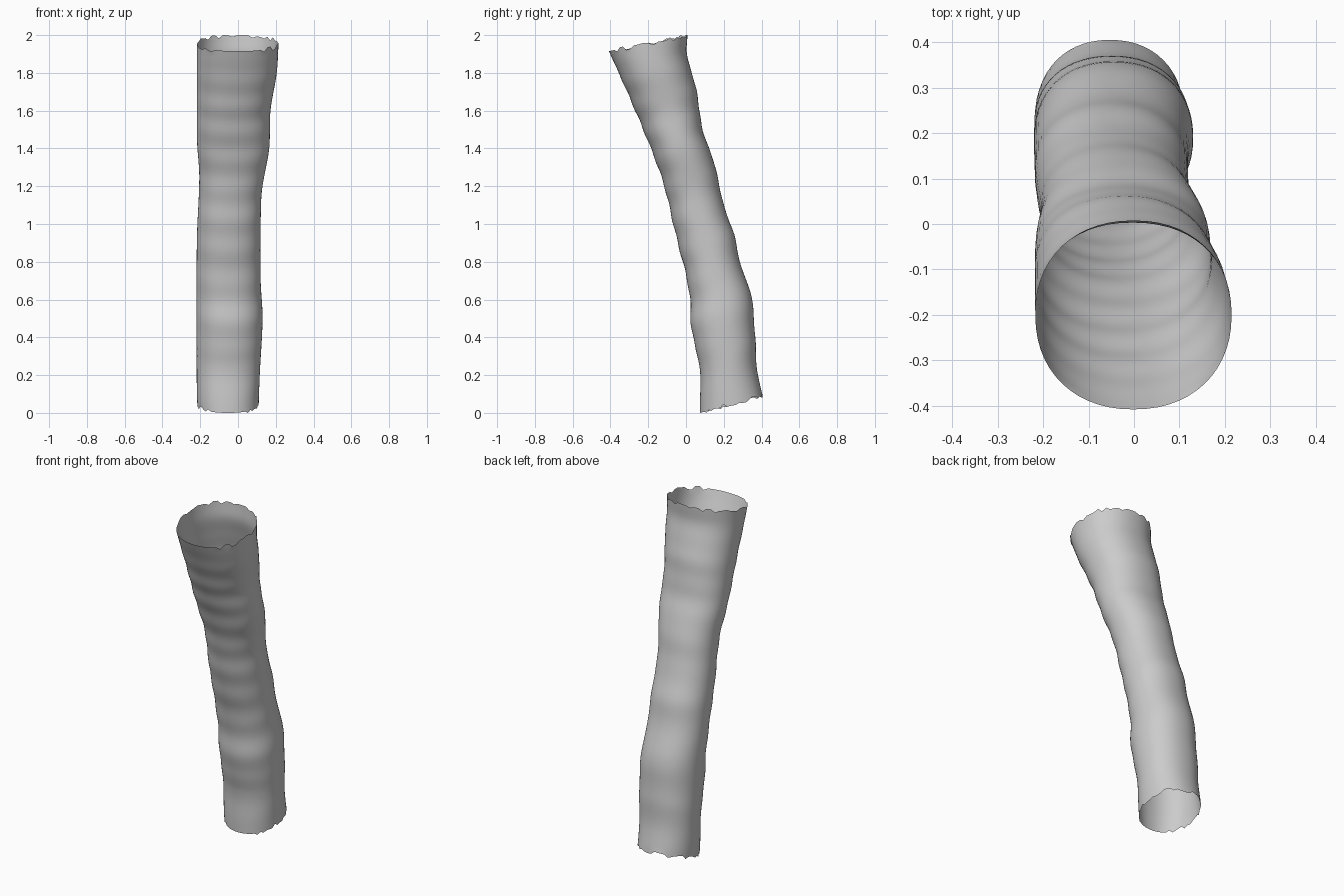
import bpy, bmesh, math, random

cube = bpy.data.objects.get("Cube")
if cube:
    bpy.data.objects.remove(cube, do_unlink=True)

random.seed(4)
RINGS, SIDES = 96, 56

# Outline of the tube, each as (height, position)
FRONT = [(0, .075), (.25, .072), (.36, .045), (.47, .027), (.65, .016), (.96, -.058),
         (1.24, -.127), (1.58, -.26), (1.92, -.41)]
BACK = [(.09, .405), (.23, .376), (.39, .367), (.63, .344), (.78, .29), (.94, .256), (1.1, .2),
        (1.32, .15), (1.5, .088), (1.71, .055), (1.9, .005), (2, .008)]
RIGHT = [(0, -.212), (.1, -.218), (.9, -.218), (1.25, -.205), (1.45, -.217), (2, -.217)]
LEFT = [(0, .108), (.2, .115), (.5, .13), (.7, .12), (1, .12), (1.18, .127), (1.4, .165),
        (1.6, .172), (1.8, .205), (1.96, .215)]


def sample(points, z):
    """Smooth interpolation along an outline."""
    if z <= points[0][0]:
        return points[0][1]
    for i in range(len(points) - 1):
        (z0, a), (z1, b) = points[i], points[i + 1]
        if z <= z1:
            p, n = points[max(i - 1, 0)], points[min(i + 2, len(points) - 1)]
            h, t = z1 - z0, (z - z0) / (z1 - z0)
            m0, m1 = h * (b - p[1]) / (z1 - p[0]), h * (n[1] - a) / (n[0] - z0)
            return ((2*t**3 - 3*t*t + 1) * a + (t**3 - 2*t*t + t) * m0
                    + (3*t*t - 2*t**3) * b + (t**3 - t*t) * m1)
    return points[-1][1]


def rounded(v):
    """Slightly squared circle."""
    return math.copysign(abs(v) ** .92, v)


# Tilted rings lofted into an open tube
bm = bmesh.new()
rings = []
for i in range(RINGS + 1):
    t = i / RINGS
    zf, zb = 1.915 * t, .09 + 1.905 * t
    zm = (zf + zb) / 2
    yf, yb = sample(FRONT, zf), sample(BACK, zb)
    xr, xl = sample(RIGHT, zm), sample(LEFT, zm)
    end = i in (0, RINGS)
    ring = []
    for k in range(SIDES):
        a = math.tau * k / SIDES
        c, s = rounded(math.cos(a)), rounded(math.sin(a))
        # Shallow folds, strongest on the front
        fold = math.sin(math.tau * (8 * t + 3.5 * t * t)) * (.016 if s < 0 else .008) * abs(s)
        fold *= min(1, 6 * t, 6 * (1 - t))
        c, s = c * (1 + fold), s * (1 + fold)
        z = (zf + zb) / 2 + s * (zb - zf) / 2
        # Ragged rims
        z += random.uniform(-.012, .012) * end * (s > -.8)
        ring.append(bm.verts.new(((xl + xr) / 2 + c * (xl - xr) / 2,
                                  (yf + yb) / 2 + s * (yb - yf) / 2, min(2, max(0, z)))))
    rings.append(ring)
for low, high in zip(rings, rings[1:]):
    for k in range(SIDES):
        j = (k + 1) % SIDES
        bm.faces.new((low[k], low[j], high[j], high[k])).smooth = True

mesh = bpy.data.meshes.new("bent_tube")
bm.to_mesh(mesh)
bm.free()
tube = bpy.data.objects.new("bent_tube", mesh)
bpy.context.collection.objects.link(tube)

# Plain grey
grey = bpy.data.materials.new("light_grey")
grey.use_nodes = True
grey.diffuse_color = (.6, .6, .6, 1)
grey.node_tree.nodes["Principled BSDF"].inputs["Base Color"].default_value = (.6, .6, .6, 1)
mesh.materials.append(grey)
